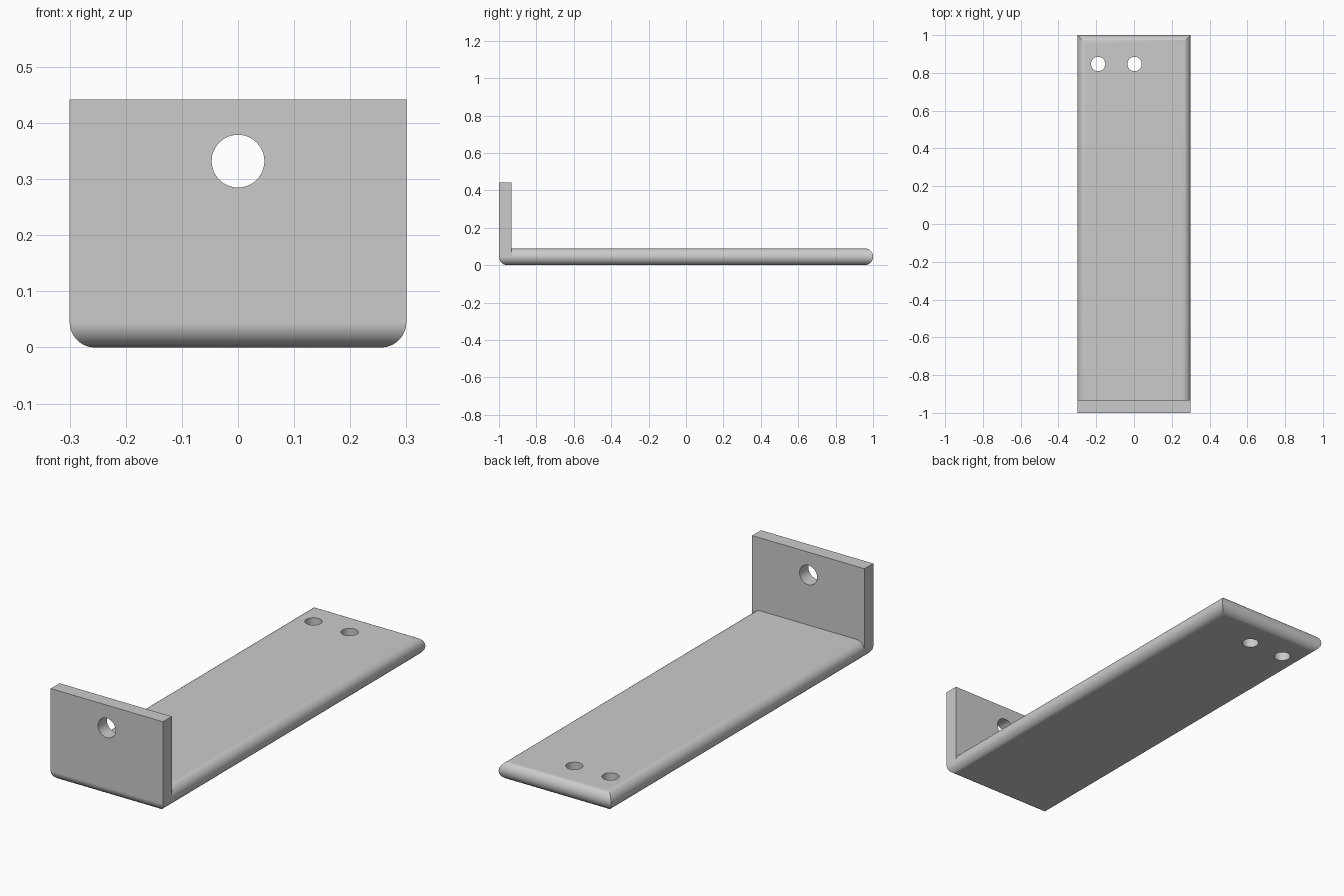
import bpy
import bmesh
import math

cube = bpy.data.objects.get("Cube")
if cube:
    bpy.data.objects.remove(cube, do_unlink=True)

HALF_W, HALF_L = 0.3, 1.0
R = 0.045            # edge radius, half the plate thickness
STEPS = 24
WALL_T, TOP = 0.067, 0.442

grey = bpy.data.materials.new("satin grey")
grey.use_nodes = True
grey.diffuse_color = (0.6, 0.6, 0.6, 1)
grey.node_tree.nodes["Principled BSDF"].inputs["Base Color"].default_value = (0.6, 0.6, 0.6, 1)


def add_object(name, bm):
    bmesh.ops.recalc_face_normals(bm, faces=bm.faces)
    mesh = bpy.data.meshes.new(name)
    bm.to_mesh(mesh)
    bm.free()
    mesh.materials.append(grey)
    obj = bpy.data.objects.new(name, mesh)
    bpy.context.collection.objects.link(obj)
    return obj


def activate(obj):
    bpy.ops.object.select_all(action="DESELECT")
    obj.select_set(True)
    bpy.context.view_layer.objects.active = obj


def drill(obj, location, radius, rotation=(0, 0, 0)):
    bpy.ops.mesh.primitive_cylinder_add(vertices=48, radius=radius, depth=0.3,
                                        location=location, rotation=rotation)
    cutter = bpy.context.object
    cutter.hide_render = True
    cutter.data.materials.append(grey)
    activate(obj)
    mod = obj.modifiers.new("hole", "BOOLEAN")
    mod.operation = "DIFFERENCE"
    mod.solver = "EXACT"
    mod.object = cutter
    bpy.ops.object.modifier_apply(modifier=mod.name)
    bpy.data.objects.remove(cutter, do_unlink=True)


def finish(obj):
    activate(obj)
    bpy.ops.object.shade_smooth_by_angle(angle=math.radians(30))
    mod = obj.modifiers.new("flat face normals", "WEIGHTED_NORMAL")
    mod.keep_sharp = True


# Base plate: rectangular rings stacked along a half-round edge, mitred corners
bm = bmesh.new()
rings = []
for i in range(STEPS + 1):
    a = math.pi * i / STEPS
    inset, z = R * (1 - math.sin(a)), R * (1 - math.cos(a))
    x, y = HALF_W - inset, HALF_L - inset
    rings.append([bm.verts.new((sx * x, sy * y, z))
                  for sx, sy in ((-1, -1), (1, -1), (1, 1), (-1, 1))])
for low, high in zip(rings, rings[1:]):
    for k in range(4):
        n = (k + 1) % 4
        bm.faces.new((low[k], low[n], high[n], high[k]))
bm.faces.new(rings[0])
bm.faces.new(rings[-1])
base = add_object("base_plate", bm)
for hole_x in (-0.19, 0.003):
    drill(base, (hole_x, 0.847, R), 0.038)
finish(base)

# Upright front plate, rising from the widest line of the rounded edge
bm = bmesh.new()
bmesh.ops.create_cube(bm, size=1)
bmesh.ops.scale(bm, vec=(2 * HALF_W, WALL_T, TOP - R), verts=bm.verts)
bmesh.ops.translate(bm, vec=(0, -HALF_L + WALL_T / 2, (TOP + R) / 2), verts=bm.verts)
upright = add_object("upright_plate", bm)
drill(upright, (0, -HALF_L, 0.332), 0.047, (math.pi / 2, 0, 0))
finish(upright)
